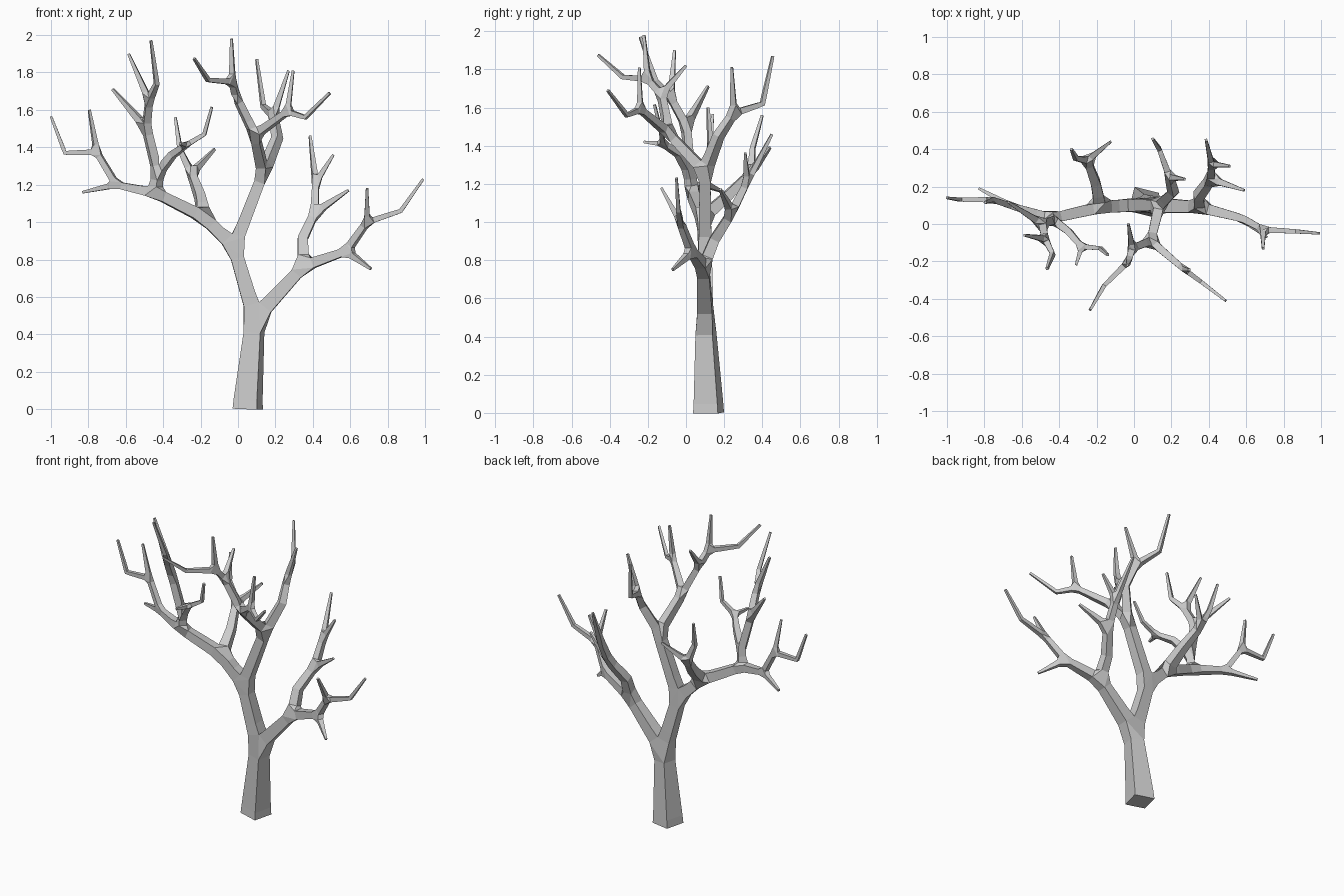
import bpy

cube = bpy.data.objects.get("Cube")
if cube:
    bpy.data.objects.remove(cube, do_unlink=True)

TIP = .0065         # radius at the end of every twig
points, radii, edges = [], [], []
joints = {}         # joint name -> index of its point


def grow(start, *path, end=None, radius=TIP):
    """Continue the tree from a named joint along a path, tapering evenly.

    The last point becomes the joint called end, if a name is given."""
    previous = joints[start]
    first = radii[previous]
    for step, point in enumerate(path, 1):
        points.append(point)
        radii.append(first + (radius - first) * step / len(path))
        edges.append((previous, len(points) - 1))
        previous = len(points) - 1
    if end:
        joints[end] = previous


# Trunk: square foot, slightly turned, narrowing to the first fork
points.append((.052, .118, 0))
radii.append(.067)
joints["foot"] = 0
grow("foot", (.054, .1175, .05), end="trunk_low", radius=.064)
grow("trunk_low", (.092, .102, .485), end="trunk_fork", radius=.042)

# Right-hand limb with its outer twigs
grow("trunk_fork", (.35, .09, .765), end="side_fork", radius=.03)
grow("side_fork", (.58, .03, .845), end="outer_fork", radius=.02)
grow("outer_fork", (.71, -.07, .75))
grow("outer_fork", (.69, -.03, 1), end="outer_twigs", radius=.016)
grow("outer_twigs", (.69, -.13, 1.18))
grow("outer_twigs", (.87, -.04, 1.06), (.99, -.05, 1.23))

# Rear branch of that limb
grow("side_fork", (.345, .15, .91), (.41, .24, 1.05),
     end="rear_fork", radius=.022)
grow("rear_fork", (.59, .18, 1.17))
grow("rear_fork", (.415, .32, 1.21), end="rear_twigs", radius=.017)
grow("rear_twigs", (.51, .31, 1.36))
grow("rear_twigs", (.385, .45, 1.46))

# Main stem up to the crown fork
grow("trunk_fork", (-.02, .1, .865), end="stem_fork", radius=.034)
grow("stem_fork", (.135, .1, 1.265), end="crown_fork", radius=.028)

# Rear half of the crown
grow("crown_fork", (.21, .17, 1.45), (.19, .25, 1.57),
     end="crown_rear", radius=.018)
grow("crown_rear", (.27, .24, 1.81))
grow("crown_rear", (.135, .4, 1.62), (.1, .455, 1.87))

# Front half of the crown
grow("crown_fork", (.09, -.09, 1.465), end="crown_front", radius=.022)
grow("crown_front", (.265, -.24, 1.59), end="front_twigs", radius=.015)
grow("front_twigs", (.295, -.245, 1.81))
grow("front_twigs", (.36, -.31, 1.56), (.49, -.41, 1.69))
grow("crown_front", (-.01, -.13, 1.67), end="top_fork", radius=.018)
grow("top_fork", (-.03, 0, 1.82))
grow("top_fork", (-.03, -.2, 1.75), end="top_twigs", radius=.016)
grow("top_twigs", (-.035, -.22, 1.98))
grow("top_twigs", (-.16, -.33, 1.76), (-.235, -.46, 1.875))

# Left-hand limb
grow("stem_fork", (-.18, .09, 1.025), end="limb_fork", radius=.032)
grow("limb_fork", (-.44, .03, 1.155), end="limb_end", radius=.026)

# Rear branch of the left-hand limb
grow("limb_fork", (-.205, .22, 1.14), (-.25, .34, 1.26),
     end="back_fork", radius=.019)
grow("back_fork", (-.125, .44, 1.39))
grow("back_fork", (-.31, .35, 1.39), (-.335, .4, 1.56))

# Far outer branch
grow("limb_end", (-.65, .095, 1.2), end="far_fork", radius=.017)
grow("far_fork", (-.83, .19, 1.16))
grow("far_fork", (-.755, .13, 1.375), end="far_twigs", radius=.015)
grow("far_twigs", (-.795, .115, 1.6))
grow("far_twigs", (-.925, .13, 1.37), (-1, .14, 1.565))

# Upright branch
grow("limb_end", (-.43, .02, 1.26), end="upright_fork", radius=.023)
grow("upright_fork", (-.49, 0, 1.505), end="upright_mid", radius=.021)
grow("upright_mid", (-.67, .115, 1.71))
grow("upright_mid", (-.475, -.08, 1.65), end="upright_twigs", radius=.018)
grow("upright_twigs", (-.585, -.06, 1.9))
grow("upright_twigs", (-.435, -.16, 1.74), (-.465, -.24, 1.97))

# Small front branch
grow("upright_fork", (-.35, -.04, 1.36), (-.28, -.12, 1.41),
     end="small_fork", radius=.014)
grow("small_fork", (-.31, -.22, 1.42))
grow("small_fork", (-.18, -.13, 1.47), (-.14, -.165, 1.615))

# Skin the skeleton with four-sided branches
mesh = bpy.data.meshes.new("bare_tree")
mesh.from_pydata(points, edges, [])
tree = bpy.data.objects.new("bare_tree", mesh)
bpy.context.collection.objects.link(tree)
skin = tree.modifiers.new("branches", "SKIN")
skin.branch_smoothing = 0
skin.use_smooth_shade = False
for index, vertex in enumerate(mesh.skin_vertices[0].data):
    vertex.radius = (radii[index], radii[index])
    vertex.use_root = index == 0

# Bake the skin so that the faces carry the bark colour
bpy.context.view_layer.update()
graph = bpy.context.evaluated_depsgraph_get()
baked = bpy.data.meshes.new_from_object(tree.evaluated_get(graph))
tree.modifiers.clear()
tree.data = baked

bark = bpy.data.materials.new("grey_bark")
bark.use_nodes = True
grey = (.6, .6, .6, 1)
bark.diffuse_color = grey
bark.node_tree.nodes["Principled BSDF"].inputs["Base Color"].default_value = grey
baked.materials.clear()
baked.materials.append(bark)
